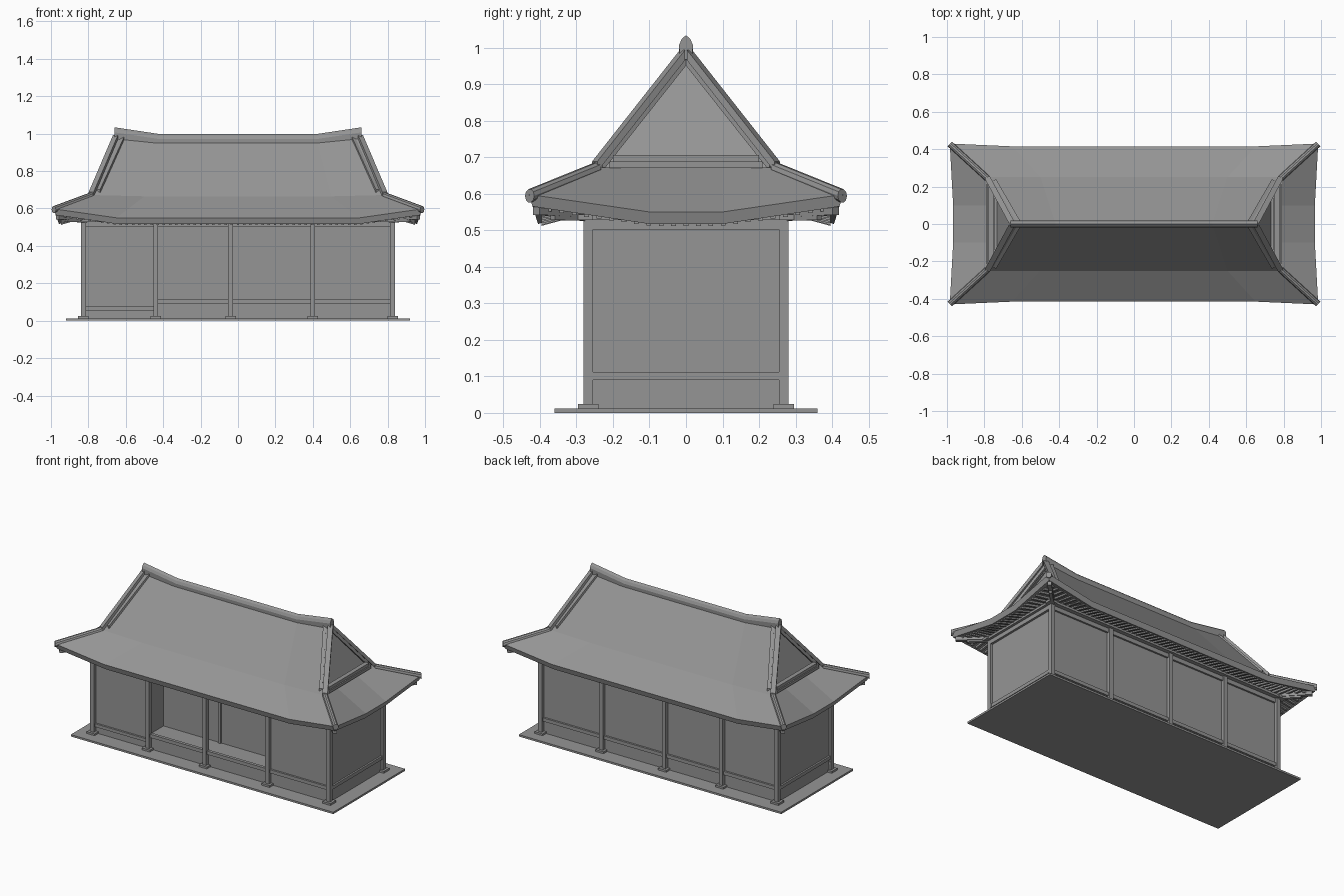
import bpy, bmesh, math
from mathutils import Vector

cube = bpy.data.objects.get("Cube")
if cube:
    bpy.data.objects.remove(cube)

grey = bpy.data.materials.new("plain_grey")
grey.use_nodes = True
COLOUR = (0.3, 0.3, 0.3, 1)
grey.diffuse_color = COLOUR
grey.node_tree.nodes["Principled BSDF"].inputs["Base Color"].default_value = COLOUR


def finish(name, bm):
    bmesh.ops.recalc_face_normals(bm, faces=bm.faces)
    mesh = bpy.data.meshes.new(name)
    bm.to_mesh(mesh)
    bm.free()
    mesh.materials.append(grey)
    obj = bpy.data.objects.new(name, mesh)
    bpy.context.collection.objects.link(obj)
    return obj


def boxes(name, spans):
    """One object from (x0, x1, y0, y1, z0, z1) spans."""
    bm = bmesh.new()
    for x0, x1, y0, y1, z0, z1 in spans:
        for v in bmesh.ops.create_cube(bm, size=1)["verts"]:
            v.co = (x1 if v.co.x > 0 else x0, y1 if v.co.y > 0 else y0,
                    z1 if v.co.z > 0 else z0)
    return finish(name, bm)


def sweep(name, paths, profile):
    """Carry an upright profile (sideways, up) along each path."""
    bm = bmesh.new()
    for path in paths:
        pts = [Vector(p) for p in path]
        rings = []
        for i, p in enumerate(pts):
            run = pts[min(i + 1, len(pts) - 1)] - pts[max(i - 1, 0)]
            side = Vector((-run.y, run.x, 0)).normalized()
            rings.append([bm.verts.new(p + side * u + Vector((0, 0, v))) for u, v in profile])
        n = len(profile)
        for a, b in zip(rings, rings[1:]):
            for k in range(n):
                bm.faces.new((a[k], a[(k + 1) % n], b[(k + 1) % n], b[k]))
        bm.faces.new(rings[0])
        bm.faces.new(rings[-1])
    return finish(name, bm)


def rect(w, h):
    return [(-w / 2, 0), (w / 2, 0), (w / 2, h), (-w / 2, h)]


def four(path):
    """Repeat a path in all four corners."""
    return [[(x * sx, y * sy, z) for x, y, z in path] for sx in (-1, 1) for sy in (-1, 1)]


# Ground slab, posts and plinths
W, D, T = 0.84, 0.28, 0.026
boxes("ground_slab", [(-0.92, 0.92, -0.36, 0.36, 0, 0.012)])
post_x = [-W + T / 2, -0.44, -0.04, 0.4, W - T / 2]
spots = [(x, s * (D - T / 2)) for x in post_x for s in (-1, 1)]
boxes("posts", [(x - T / 2, x + T / 2, y - T / 2, y + T / 2, 0.012, 0.53) for x, y in spots])
boxes("plinths", [(x - 0.028, x + 0.028, y - 0.028, y + 0.028, 0.012, 0.024) for x, y in spots])

# Rails around the walls
I = D - 0.022
boxes("top_rails", [(-W, W, s * I - 0.011, s * I + 0.011, 0.502, 0.53) for s in (-1, 1)]
      + [(s * 0.828 - 0.011, s * 0.828 + 0.011, -D, D, 0.502, 0.53) for s in (-1, 1)])
boxes("lower_rails", [(-W, W, I - 0.008, I + 0.012, 0.09, 0.112),
                      (-0.44, W, -I - 0.012, -I + 0.008, 0.09, 0.112),
                      (-W, -0.44, -I - 0.012, -I + 0.008, 0.055, 0.075)]
      + [(s * 0.826 - 0.01, s * 0.826 + 0.01, -D, D, 0.09, 0.112) for s in (-1, 1)])

# Wall panels, with a recessed porch in the two middle front bays
P = 0.006
boxes("wall_panels", [(-0.82, 0.82, I - P, I, 0.012, 0.53),
                      (-0.82, -0.44, -I, -I + P, 0.012, 0.53),
                      (0.4, 0.82, -I, -I + P, 0.012, 0.53),
                      (-0.44, 0.4, -I, -I + P, 0.012, 0.1)]
      + [(s * 0.819 - P, s * 0.819 + P, -I, I, 0.012, 0.53) for s in (-1, 1)])
boxes("porch_walls", [(-0.44, 0.4, -0.12, -0.114, 0.1, 0.55),
                      (-0.444, -0.438, -I, -0.114, 0.1, 0.55),
                      (0.397, 0.403, -I, -0.114, 0.1, 0.55),
                      (-0.05, -0.03, -0.13, -0.12, 0.1, 0.55)])
boxes("porch_floor", [(-0.44, 0.4, -I, -0.114, 0.092, 0.104)])
boxes("wall_plate", [(-0.865, 0.865, s * 0.275 - 0.02, s * 0.275 + 0.02, 0.528, 0.543) for s in (-1, 1)]
      + [(s * 0.835 - 0.02, s * 0.835 + 0.02, -0.3, 0.3, 0.528, 0.543) for s in (-1, 1)])

# Roof: rings of twelve points, each with two kinks per side


def ring(corner, long_kink, short_kink):
    quarter = [short_kink, corner, long_kink]
    out = []
    for sx, sy in ((1, 1), (-1, 1), (-1, -1), (1, -1)):
        q = quarter if sx * sy > 0 else quarter[::-1]
        out += [(x * sx, y * sy, z) for x, y, z in q]
    return out


eave = ring((0.985, 0.43, 0.598), (0.65, 0.415, 0.55), (0.967, 0.1, 0.55))
lip = ring((0.975, 0.42, 0.565), (0.645, 0.405, 0.517), (0.957, 0.1, 0.517))
soffit = ring((0.83, 0.27, 0.565), (0.6, 0.27, 0.555), (0.83, 0.1, 0.555))
fold = ring((0.79, 0.25, 0.672), (0.5, 0.25, 0.665), (0.74, 0.1, 0.672))

bm = bmesh.new()
layers = [[bm.verts.new(p) for p in r] for r in (soffit, lip, eave, fold)]
for a, b in zip(layers, layers[1:]):
    for k in range(12):
        bm.faces.new((a[k], a[(k + 1) % 12], b[(k + 1) % 12], b[k]))
bm.faces.new(layers[0])
top = [bm.verts.new(p) for p in ((0.655, 0, 0.995), (0.42, 0, 0.972), (-0.42, 0, 0.972), (-0.655, 0, 0.995))]
for start, crest in ((1, top), (7, top[::-1])):
    edge = layers[3][start:start + 4]
    for k in range(3):
        bm.faces.new((edge[k], edge[k + 1], crest[k + 1], crest[k]))
finish("roof", bm)

# Recessed gable triangles and their sills
bm = bmesh.new()
for s in (-1, 1):
    bm.faces.new([bm.verts.new((s * x, y, z)) for x, y, z in
                  ((0.735, -0.24, 0.665), (0.735, 0.24, 0.665), (0.62, 0, 0.968))])
    bm.faces.new([bm.verts.new((s * x, y, z)) for x, y, z in
                  ((0.72, -0.24, 0.672), (0.72, 0.24, 0.672), (0.79, 0.25, 0.672), (0.79, -0.25, 0.672))])
finish("gable_walls", bm)
boxes("gable_sills", [(s * 0.765 - w, s * 0.765 + w, -y, y, z0, z1)
                      for s in (-1, 1)
                      for w, y, z0, z1 in ((0.022, 0.21, 0.67, 0.688), (0.014, 0.2, 0.688, 0.706))])
sweep("barge_boards", four([(0.765, 0.232, 0.662), (0.645, 0.0, 0.955)]), rect(0.016, 0.025))

# Ridges
crown = [(-0.017, -0.03), (0.017, -0.03), (0.019, 0.01), (0.012, 0.026), (0, 0.037),
         (-0.012, 0.026), (-0.019, 0.01)]
sweep("main_ridge", [[(-0.66, 0, 0.997), (-0.42, 0, 0.961), (0.42, 0, 0.961), (0.66, 0, 0.997)]], crown)
sweep("gable_ridges", four([(0.785, 0.25, 0.66), (0.655, 0.01, 0.965)]), rect(0.03, 0.028))
sweep("inner_ridges", four([(0.745, 0.235, 0.68), (0.615, 0.01, 0.965)]), rect(0.018, 0.022))
roll = [(0.017 * math.cos(a * math.pi / 5), 0.019 * math.sin(a * math.pi / 5)) for a in range(10)]
sweep("hip_rolls", four([(0.985, 0.428, 0.594), (0.785, 0.245, 0.668)]), roll)

# Rafters under the eaves, lifting toward the corners


def lift(t, kink, end):
    return 0.046 * max(0, (abs(t) - kink) / (end - kink))


rafters = []
for i in range(-28, 29):
    x = i * 0.033
    inner = 0.27 + max(0, abs(x) - 0.83)
    z = lift(x, 0.645, 0.975)
    rafters += [[(x, s * inner, 0.546 + z * 0.3), (x, s * 0.395, 0.512 + z)] for s in (-1, 1)]
for i in range(-11, 12):
    y = i * 0.034
    inner = 0.83 + max(0, abs(y) - 0.27)
    z = lift(y, 0.1, 0.42)
    rafters += [[(s * inner, y, 0.546 + z * 0.3), (s * 0.947, y, 0.512 + z)] for s in (-1, 1)]
sweep("rafters", rafters, rect(0.013, 0.012))
sweep("hip_rafters", four([(0.8, 0.25, 0.535), (0.965, 0.41, 0.542)]), rect(0.024, 0.028))
sweep("hip_brackets", four([(0.8, 0.25, 0.525), (0.92, 0.365, 0.528)]), rect(0.018, 0.02))
